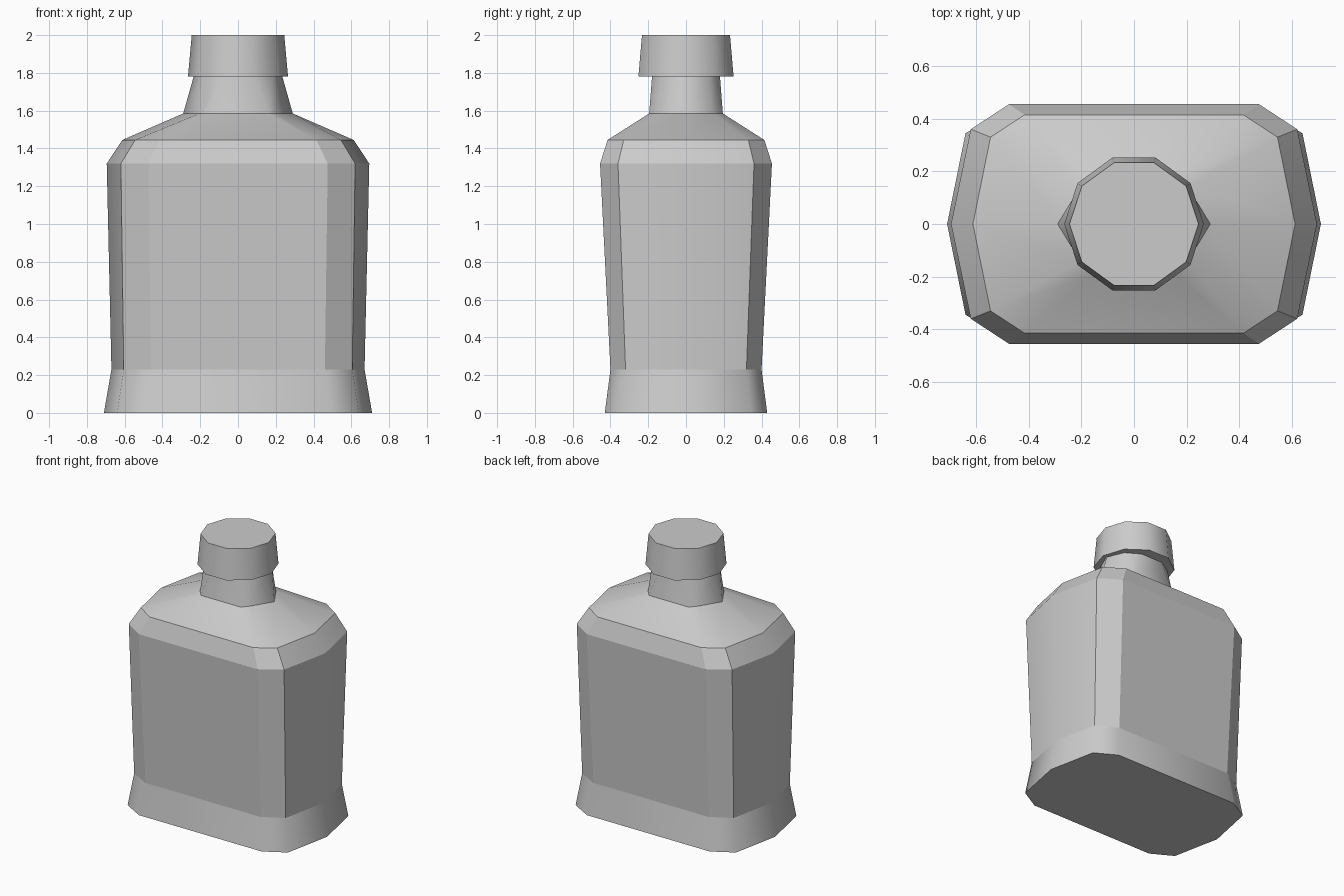
import bpy, bmesh
from math import radians, cos, sin, pi

cube = bpy.data.objects.get("Cube")
if cube:
    bpy.data.objects.remove(cube, do_unlink=True)

grey = bpy.data.materials.new("plain_grey")
grey.use_nodes = True
colour = (0.6, 0.6, 0.6, 1)
grey.diffuse_color = colour
grey.node_tree.nodes["Principled BSDF"].inputs["Base Color"].default_value = colour


def ring(z, tip, corner, flat):
    """Ten-sided symmetric section from its side tip and two corner points."""
    (bx, by), (cx, cy) = corner, flat
    upper = [(tip, 0), (bx, by), (cx, cy), (-cx, cy), (-bx, by)]
    return [(x, y, z) for x, y in upper] + [(-x, -y, z) for x, y in upper]


def decagon(z, r):
    return [(r * cos(i * pi / 5), r * sin(i * pi / 5), z) for i in range(10)]


def loft(name, low, high, smooth, bottom=False, top=False):
    """Skin two sections, optionally closing the ends."""
    bm = bmesh.new()
    a = [bm.verts.new(p) for p in low]
    b = [bm.verts.new(p) for p in high]
    n = len(a)
    for i in range(n):
        j = (i + 1) % n
        bm.faces.new((a[i], a[j], b[j], b[i]))
    if bottom:
        bm.faces.new(a[::-1])
    if top:
        bm.faces.new(b)
    mesh = bpy.data.meshes.new(name)
    bm.to_mesh(mesh)
    bm.free()
    mesh.materials.append(grey)
    obj = bpy.data.objects.new(name, mesh)
    bpy.context.collection.objects.link(obj)
    bpy.ops.object.select_all(action="DESELECT")
    obj.select_set(True)
    bpy.context.view_layer.objects.active = obj
    bpy.ops.object.shade_smooth_by_angle(angle=radians(smooth))


# Sections of the bottle from the foot to the mouth
foot = ring(0, 0.71, (0.64, 0.345), (0.49, 0.43))
waist = ring(0.23, 0.67, (0.605, 0.32), (0.46, 0.40))
widest = ring(1.32, 0.695, (0.62, 0.36), (0.475, 0.455))
shoulder_edge = ring(1.445, 0.612, (0.545, 0.33), (0.415, 0.415))
neck_root = ring(1.585, 0.29, (0.205, 0.14), (0.16, 0.195))
mouth = ring(1.78, 0.235, (0.185, 0.12), (0.085, 0.18))

loft("flared_base", foot, waist, 65, bottom=True)
loft("bottle_body", waist, widest, 30)
loft("shoulder_bevel", widest, shoulder_edge, 28)
loft("sloping_shoulder", shoulder_edge, neck_root, 50)
loft("neck", neck_root, mouth, 65)
loft("cap", decagon(1.78, 0.265), decagon(2.0, 0.245), 60, bottom=True, top=True)
